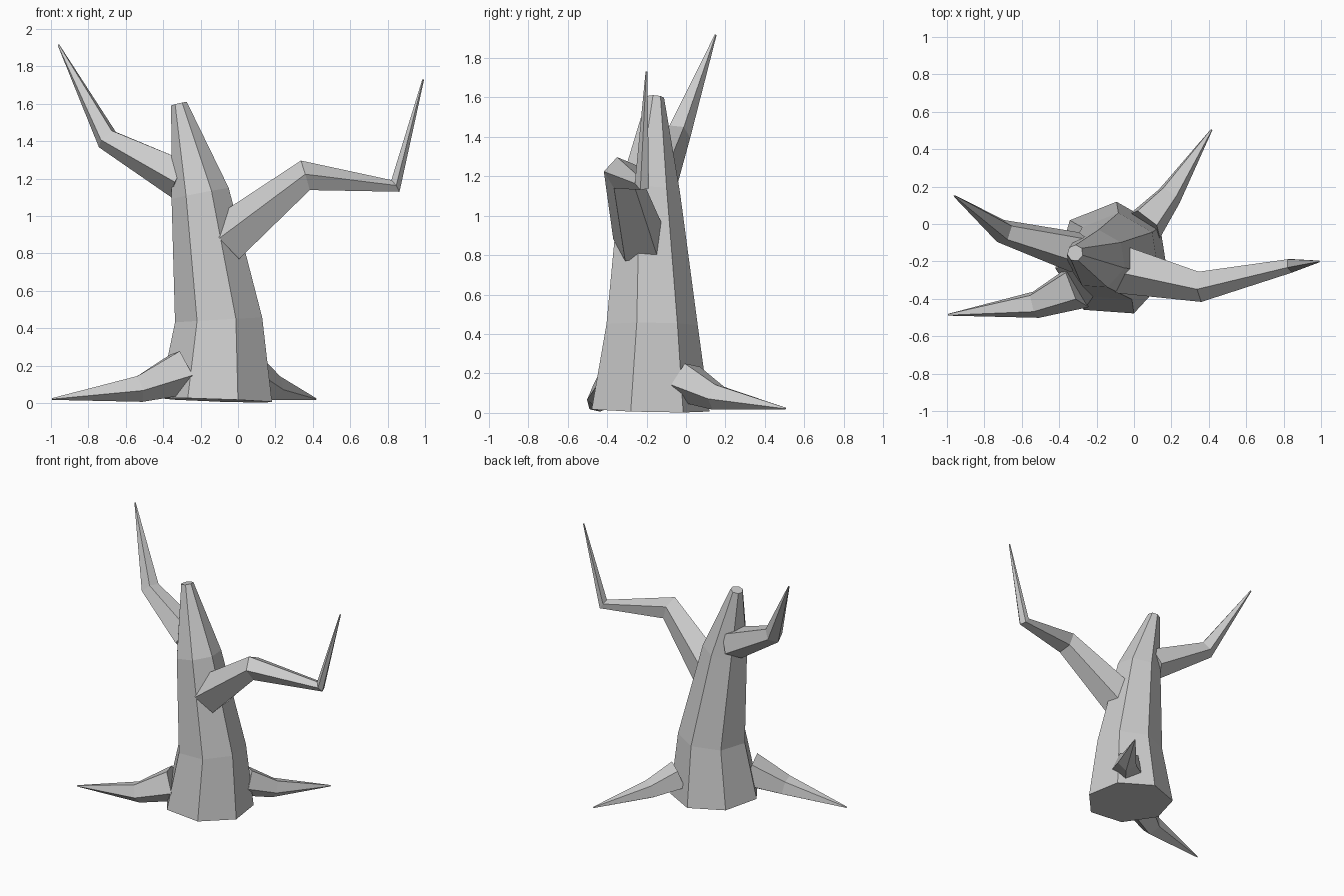
import bpy, bmesh, math
from mathutils import Vector

if "Cube" in bpy.data.objects:
    bpy.data.objects.remove(bpy.data.objects["Cube"])


def limb(name, path, sides, phase, upright=False):
    """Faceted tapering tube through (x, y, z, radius) points."""
    pts = [Vector(p[:3]) for p in path]
    dirs = [(b - a).normalized() for a, b in zip(pts, pts[1:])]
    bm = bmesh.new()
    rings = []
    for i, (c, p) in enumerate(zip(pts, path)):
        # each ring lies on the bisecting plane of its bend
        n = (dirs[max(i - 1, 0)] + dirs[min(i, len(dirs) - 1)]).normalized()
        if upright:
            x = Vector((1, 0, 0))
            u = (x - n * x.dot(n)).normalized()
        else:
            u = Vector((0, 0, 1)).cross(n).normalized()
        v = n.cross(u)
        ring = []
        for k in range(sides):
            a = math.radians(phase) + math.tau * k / sides
            ring.append(bm.verts.new(c + (u * math.cos(a) + v * math.sin(a)) * p[3]))
        rings.append(ring)
    for a, b in zip(rings, rings[1:]):
        for k in range(sides):
            j = (k + 1) % sides
            bm.faces.new((a[k], a[j], b[j], b[k]))
    bm.faces.new(rings[0][::-1])
    bm.faces.new(rings[-1])
    bmesh.ops.recalc_face_normals(bm, faces=bm.faces)
    me = bpy.data.meshes.new(name)
    bm.to_mesh(me)
    bm.free()
    ob = bpy.data.objects.new(name, me)
    bpy.context.collection.objects.link(ob)
    return ob


# Leaning seven-sided trunk
limb("trunk", [(-0.115, -0.19, 0.015, 0.31), (-0.10, -0.18, 0.445, 0.24),
               (-0.20, -0.19, 1.12, 0.16), (-0.315, -0.155, 1.60, 0.044)], 7, 86, True)

# Bare five-sided branches
limb("right_branch", [(-0.06, -0.235, 0.87, 0.14), (0.36, -0.33, 1.215, 0.087),
                      (0.84, -0.22, 1.16, 0.04), (0.99, -0.20, 1.73, 0.005)], 5, 102)
limb("left_branch", [(-0.30, -0.15, 1.20, 0.115), (-0.70, -0.04, 1.415, 0.065),
                     (-0.96, 0.15, 1.915, 0.005)], 5, -10)

# Spreading roots
limb("left_root", [(-0.30, -0.33, 0.17, 0.13), (-0.53, -0.43, 0.08, 0.076),
                   (-0.995, -0.485, 0.022, 0.005)], 5, -10)
limb("back_root", [(0.06, 0.00, 0.16, 0.11), (0.19, 0.155, 0.083, 0.07),
                   (0.415, 0.505, 0.022, 0.005)], 5, 190)
